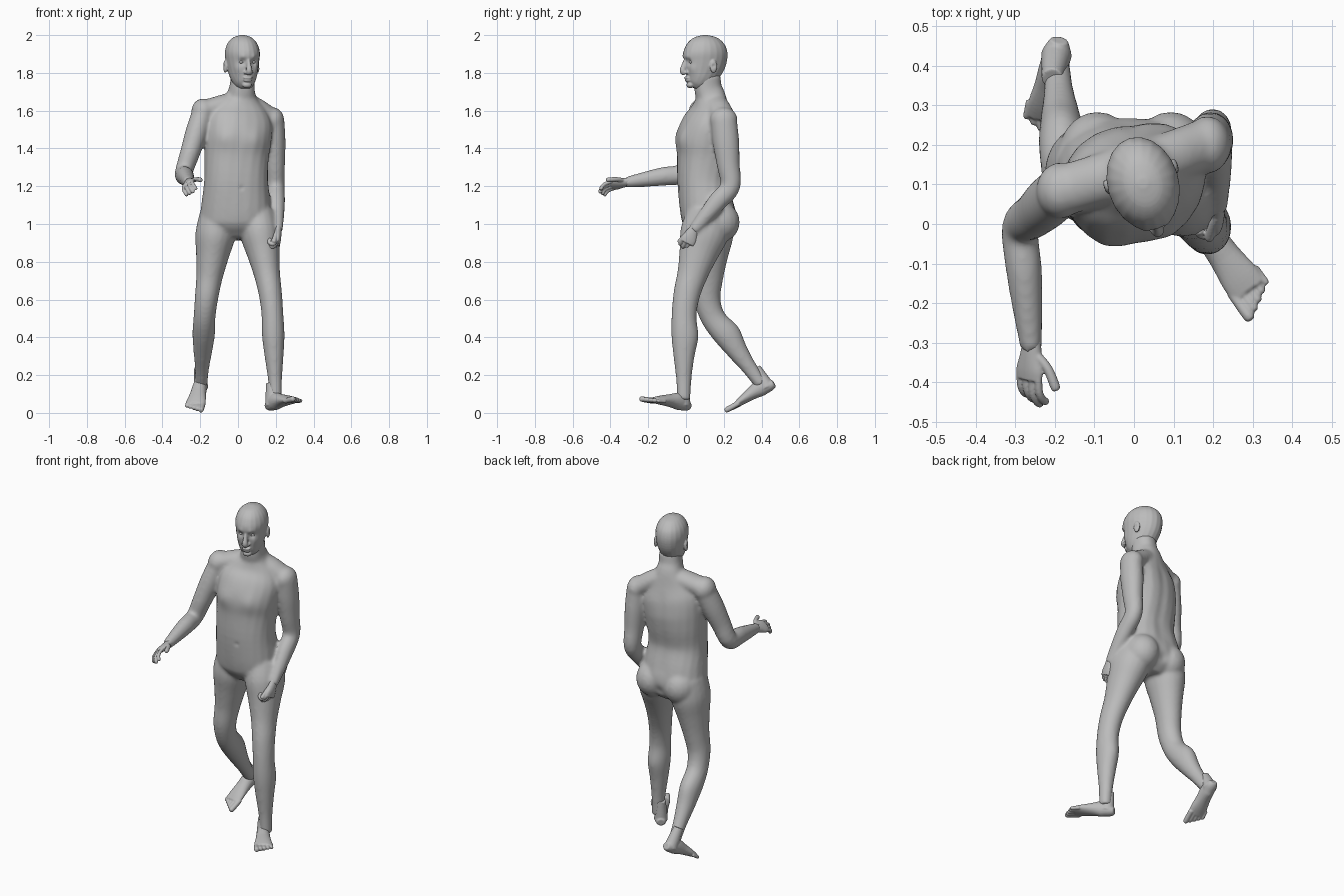
import bpy, bmesh, math
from mathutils import Matrix, Vector

if "Cube" in bpy.data.objects:
    bpy.data.objects.remove(bpy.data.objects["Cube"])

SIDES = 20
GREY = (.5, .5, .5, 1)
grey = bpy.data.materials.new("plain grey")
grey.use_nodes = True
grey.diffuse_color = GREY
grey.node_tree.nodes["Principled BSDF"].inputs["Base Color"].default_value = GREY


def smooth_path(rings, steps=4):
    """Catmull-Rom interpolation through rings of any dimension."""
    ends = [rings[0], *rings, rings[-1]]
    path = []
    for before, start, stop, after in zip(ends, ends[1:], ends[2:], ends[3:]):
        for step in range(steps):
            t = step / steps
            path.append([q + t / 2 * (r - p + t * (2 * p - 5 * q + 4 * r - s
                                                   + t * (3 * (q - r) + s - p)))
                         for p, q, r, s in zip(before, start, stop, after)])
    return path + [rings[-1]]


def loft(bm, rings, box=1):
    """Skin rings (x, y, z, width, depth, yaw) set square to their path; box below 1 squares them."""
    path = smooth_path(rings)
    centres = [Vector(ring[:3]) for ring in path]
    loops = []
    for i, (*_, width, depth, yaw) in enumerate(path):
        tangent = (centres[min(i + 1, len(path) - 1)] - centres[max(i - 1, 0)]).normalized()
        side = Vector((math.cos(yaw), math.sin(yaw), 0))
        side = (side - tangent * side.dot(tangent)).normalized()
        other = tangent.cross(side)
        loop = []
        for k in range(SIDES):
            angle = math.tau * k / SIDES
            c, s = (math.copysign(abs(v) ** box, v) for v in (math.cos(angle), math.sin(angle)))
            loop.append(bm.verts.new(centres[i] + side * width * c + other * depth * s))
        loops.append(loop)
    for low, high in zip(loops, loops[1:]):
        for k in range(SIDES):
            bm.faces.new((low[k - 1], low[k], high[k], high[k - 1]))
    bm.faces.new(loops[0])
    bm.faces.new(loops[-1])


def limb(bm, joints, widths, flare):
    """Two-segment limb: widths are evenly spaced from the first joint to the last."""
    root, bend, end = map(Vector, joints)
    last = len(widths) - 1
    rings = []
    for i, width in enumerate(widths):
        t = 2 * i / last
        centre = root.lerp(bend, t) if t < 1 else bend.lerp(end, t - 1)
        rings.append((*centre, width, width * (1 + flare * (1 - t / 3)), 0))
    loft(bm, rings)


def digit(bm, points, radius):
    """Finger or toe with a rounded tip."""
    tip = Vector(points[-1])
    rings = [(*point, radius, radius, 0) for point in points]
    tip += (tip - Vector(points[-2])).normalized() * radius * .7
    loft(bm, rings + [(*tip, radius * .4, radius * .4, 0)])


def ball(bm, centre, size):
    matrix = Matrix.LocRotScale(Vector(centre), None, Vector(size))
    bmesh.ops.create_uvsphere(bm, u_segments=SIDES, v_segments=12, radius=1, matrix=matrix)


def pose(origin, along, facing, side):
    """Frame whose y runs along the part; side mirrors it left to right."""
    along = Vector(along).normalized()
    across = along.cross(Vector(facing)).normalized() * side
    third = across.cross(along) * side
    turn = Matrix((across, along, third)).transposed().to_4x4()
    return Matrix.Translation(origin) @ turn


def finish(name, bm, voxel, relax, pushes=(), place=Matrix()):
    """Fuse the pieces into one skin, relax it, sculpt soft pushes and place it."""
    bmesh.ops.recalc_face_normals(bm, faces=bm.faces)
    mesh = bpy.data.meshes.new(name)
    bm.to_mesh(mesh)
    bm.free()
    obj = bpy.data.objects.new(name, mesh)
    bpy.context.collection.objects.link(obj)
    bpy.context.view_layer.objects.active = obj
    fuse = obj.modifiers.new("fuse", "REMESH")
    fuse.mode, fuse.voxel_size = "VOXEL", voxel
    soften = obj.modifiers.new("soften", "SMOOTH")
    soften.iterations = relax
    for modifier in ("fuse", "soften"):
        bpy.ops.object.modifier_apply(modifier=modifier)
    mesh = obj.data
    for centre, reach, shift in pushes:
        for vert in mesh.vertices:
            distance = (vert.co - Vector(centre)).length
            vert.co += Vector(shift) * math.exp(-(distance / reach) ** 2)
    mesh.transform(place)
    if place.determinant() < 0:
        mesh.flip_normals()
    mesh.materials.clear()
    mesh.materials.append(grey)
    mesh.shade_smooth()


# Torso and neck: the chest turns to its left as it rises
TWIST = math.radians(17)
bm = bmesh.new()
torso = []
for y, z, width, depth in [(.12, .92, .08, .08), (.125, .97, .16, .13), (.125, 1.02, .19, .145),
                           (.11, 1.1, .185, .145), (.09, 1.23, .17, .136),
                           (.1, 1.36, .172, .146), (.105, 1.45, .178, .15),
                           (.12, 1.54, .175, .13), (.13, 1.61, .14, .095),
                           (.13, 1.67, .085, .08), (.117, 1.72, .066, .073),
                           (.115, 1.79, .062, .067)]:
    lean = max(-.01, (z - 1.46) * .08)
    yaw = TWIST * min(1, max(0, (z - 1.1) / .4))
    torso.append((lean, y, z, width, depth, yaw))
loft(bm, torso, .88)

# Shoulder yoke, shoulder caps and seat
loft(bm, [(*point, .065, .055, math.pi / 2)
          for point in [(-.18, .085, 1.6), (.02, .145, 1.645), (.175, .2, 1.56)]])
ball(bm, (-.185, .085, 1.595), (.063, .072, .07))
ball(bm, (.185, .2, 1.55), (.06, .074, .068))
for side in (-1, 1):
    ball(bm, (side * .093, .17, 1.01), (.1, .115, .11))

# Arms: the right reaches forward, the left hangs back
ARM_WIDTHS = (.058, .06, .053, .047, .046, .038, .027)
right_wrist, left_wrist = (-.26, -.32, 1.22), (.21, .04, .965)
limb(bm, [(-.185, .085, 1.59), (-.288, -.01, 1.27), right_wrist], ARM_WIDTHS, .15)
limb(bm, [(.188, .2, 1.55), (.2, .235, 1.2), left_wrist], ARM_WIDTHS, .2)

# Legs: the left strides forward, the right trails
LEG_WIDTHS = (.098, .106, .087, .07, .062, .058, .06, .05, .038, .033)
limb(bm, [(.1, .125, 1.05), (.18, -.01, .58), (.2, -.012, .07)], LEG_WIDTHS, .22)
limb(bm, [(-.105, .13, 1.05), (-.175, .11, .55), (-.195, .4, .15)], LEG_WIDTHS, .2)

# Chest, calves, navel, cleft and spine
marks = [((-.07, -.04, 1.46), .055, (0, -.01, 0)), ((.1, -.03, 1.45), .055, (0, -.01, 0)),
         ((.2, .05, .4), .07, (0, .01, 0)), ((-.19, .26, .43), .07, (0, .01, .01)),
         ((.02, -.05, 1.19), .012, (0, .01, 0)), ((0, .27, .98), .03, (0, -.012, 0))]
marks += [((0, .24, 1.1 + step * .04), .04, (0, -.004, 0)) for step in range(12)]
finish("body", bm, .009, 10, marks)

# Head: skull and jaw, facing -y before it is turned
bm = bmesh.new()
loft(bm, [(0, y, z, width, depth, 0) for y, z, width, depth in [
    (-.06, 1.72, .024, .03), (-.05, 1.738, .048, .054), (-.034, 1.77, .066, .078),
    (-.017, 1.81, .077, .1), (-.004, 1.86, .086, .117), (0, 1.91, .09, .119),
    (0, 1.955, .077, .1), (0, 1.987, .048, .062), (0, 2, .012, .012)]])
# Nose, lips and chin
loft(bm, [(0, -.105, 1.875, .009, .012, 0), (0, -.117, 1.84, .012, .015, 0),
          (0, -.124, 1.81, .017, .018, 0), (0, -.113, 1.795, .016, .013, 0)])
ball(bm, (0, -.101, 1.774), (.026, .016, .008))
ball(bm, (0, -.098, 1.76), (.024, .015, .008))
ball(bm, (0, -.084, 1.736), (.026, .02, .017))
marks = []
for side in (-1, 1):
    # Ears and nostrils, then eye sockets, brows, ear hollows and cheeks
    ball(bm, (side * .089, .018, 1.834), (.01, .02, .035))
    ball(bm, (side * .015, -.11, 1.802), (.01, .012, .009))
    marks += [((side * .034, -.11, 1.857), .019, (0, .013, 0)),
              ((side * .034, -.113, 1.884), .018, (0, -.005, 0)),
              ((side * .098, .015, 1.836), .01, (side * -.005, 0, 0)),
              ((side * .05, -.085, 1.82), .025, (side * .003, -.004, 0))]
head_place = Matrix.Translation((.023, .103, 0)) @ Matrix.Rotation(TWIST, 4, "Z")
finish("head", bm, .0042, 3, marks, head_place)

# Eyeballs
bm = bmesh.new()
for side in (-1, 1):
    ball(bm, (side * .033, -.088, 1.857), (.014, .012, .008))
finish("eyes", bm, .002, 1, place=head_place)


def hand(name, place, curl, spread):
    """Palm, four fingers that bend by curl at each joint, and a thumb."""
    bm = bmesh.new()
    loft(bm, [(0, y, 0, width, depth, 0) for y, width, depth in [
        (-.03, .024, .021), (.015, .032, .02), (.05, .041, .018), (.075, .039, .014)]])
    for finger in range(4):
        off_middle = abs(finger - 1)
        point = Vector((.03 - finger * .02, .07 - off_middle * .004, 0))
        points = [point]
        for joint, length in enumerate((.04, .026, .02)):
            angle = curl * (joint + .5)
            stretch = length * (1 - off_middle * .08)
            point = point + Vector((0, math.cos(angle), math.sin(angle))) * stretch
            points.append(point)
        digit(bm, points, .0098)
    digit(bm, [(.02, .01, 0), (spread * .7, .04, .01), (spread, .085, .02)], .012)
    finish(name, bm, .0035, 2, place=place)


hand("right_hand", pose(right_wrist, (-.08, -1, -.18), (.62, 0, -.78), 1), math.radians(24), .072)
hand("left_hand", pose(left_wrist, (0, -.45, -.88), (-1, 0, 0), -1), math.radians(75), .04)


def foot(name, place):
    """Heel to ball, an ankle column that tapers into the shin, and five toes."""
    bm = bmesh.new()
    loft(bm, [(0, y, z, width, depth, 0) for y, z, width, depth in [
        (-.04, .035, .022, .02), (-.015, .035, .033, .032), (.03, .045, .038, .046),
        (.09, .038, .042, .034), (.15, .028, .05, .024), (.19, .02, .05, .016)]])
    loft(bm, [(0, .1 * z, z, .042 - z * .1, .044 - z * .1, 0) for z in (.15, .1, .06, .03)])
    for toe in range(5):
        x, radius = .038 - toe * .021, .0145 - toe * .0012
        base = .19 - toe * .005
        length = .055 - toe * .007
        digit(bm, [(x, base - .02, .02), (x, base, .018), (x, base + length, .015)], radius)
    finish(name, bm, .0042, 4, place=place)


# Left foot lands on its heel; right foot pushes off its toes
UP = (0, 0, 1)
foot("left_foot", pose((.185, -.02, .01), (.57, -.8, .2), UP, 1))
foot("right_foot", pose((-.193, .445, .108), (-.16, -.88, -.43), UP, -1))
